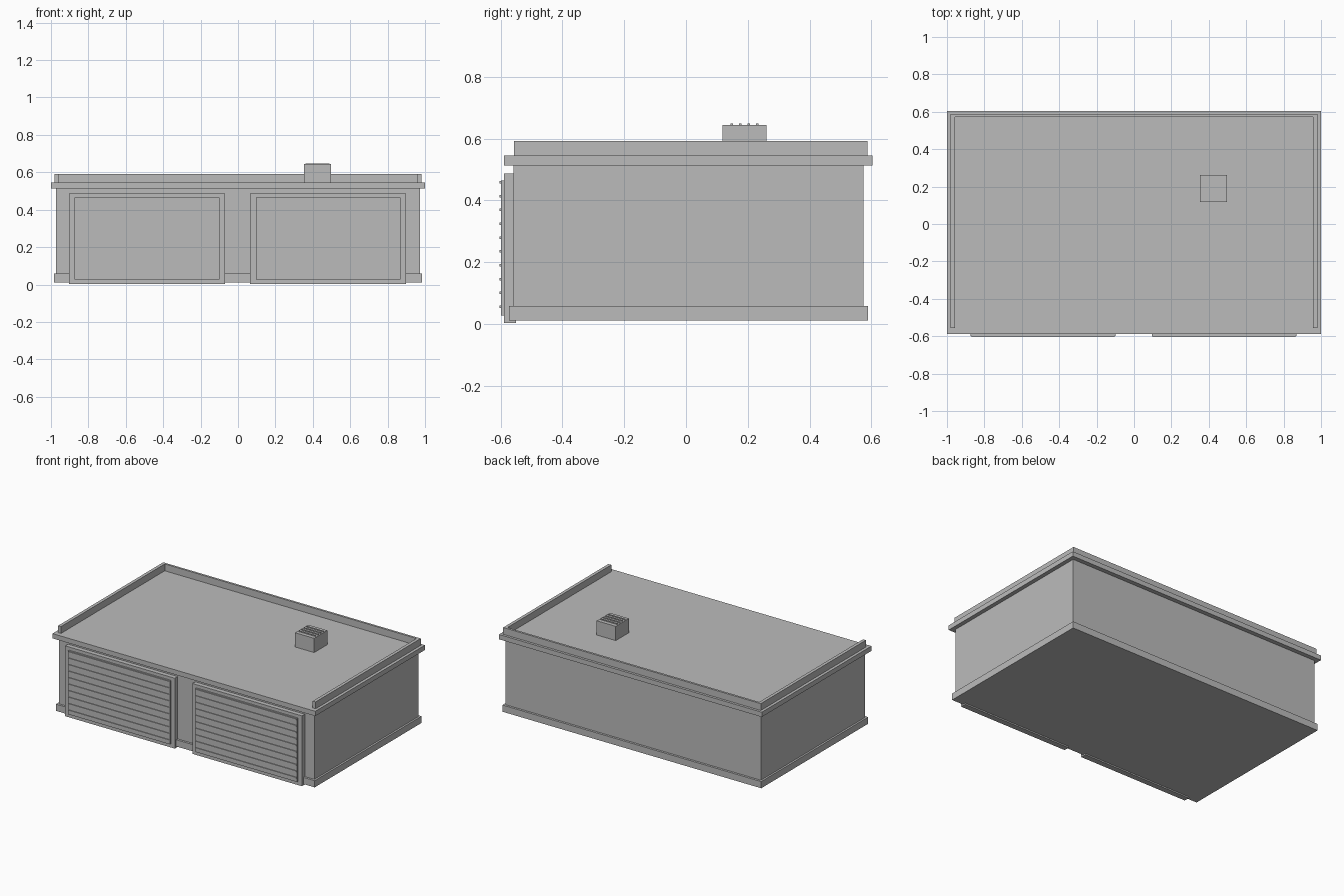
import bpy

cube = bpy.data.objects.get("Cube")
if cube:
    bpy.data.objects.remove(cube, do_unlink=True)

grey = bpy.data.materials.new("plain_grey")
grey.use_nodes = True
grey.diffuse_color = (0.5, 0.5, 0.5, 1)
grey.node_tree.nodes["Principled BSDF"].inputs["Base Color"].default_value = (0.5, 0.5, 0.5, 1)


def box(name, x, y, z):
    """Axis-aligned box from (min, max) pairs."""
    bpy.ops.mesh.primitive_cube_add(size=1, location=[(a + b) / 2 for a, b in (x, y, z)])
    ob = bpy.context.object
    ob.name = name
    ob.scale = [b - a for a, b in (x, y, z)]
    bpy.ops.object.transform_apply(location=False, rotation=False, scale=True)
    ob.data.materials.append(grey)
    return ob


def repeat(ob, axis, count, step):
    """Row of copies along one axis."""
    mod = ob.modifiers.new("row", "ARRAY")
    mod.count = count
    mod.use_relative_offset = False
    mod.use_constant_offset = True
    offset = [0, 0, 0]
    offset[axis] = step
    mod.constant_offset_displace = offset


# Building shell
box("walls", (-0.972, 0.972), (-0.558, 0.574), (0.015, 0.52))
box("skirting", (-0.985, 0.985), (-0.573, 0.589), (0.012, 0.058))
box("roof_slab", (-1, 1), (-0.588, 0.604), (0.512, 0.545))

# Parapet on the sides and back, open at the front
box("back_parapet", (-0.98, 0.98), (0.572, 0.587), (0.54, 0.592))
for side, s in (("left", 1), ("right", -1)):
    box(side + "_parapet", sorted((s * 0.958, s * 0.98)), (-0.556, 0.574), (0.54, 0.592))

# Two garage doors: surround, raised shutter and slat ribs
for side, x0, x1 in (("right", -0.903, -0.069), ("left", 0.065, 0.899)):
    box(side + "_door_surround", (x0, x1), (-0.589, -0.55), (0.003, 0.487))
    box(side + "_door_shutter", (x0 + 0.03, x1 - 0.03), (-0.599, -0.58), (0.028, 0.465))
    ribs = box(side + "_door_ribs", (x0 + 0.035, x1 - 0.035), (-0.604, -0.595), (0.052, 0.06))
    repeat(ribs, 2, 10, 0.0447)

# Roof vent with louvres
box("roof_vent", (0.352, 0.497), (0.118, 0.261), (0.54, 0.643))
louvres = box("vent_louvres", (0.36, 0.489), (0.144, 0.152), (0.635, 0.648))
repeat(louvres, 1, 4, 0.0275)
